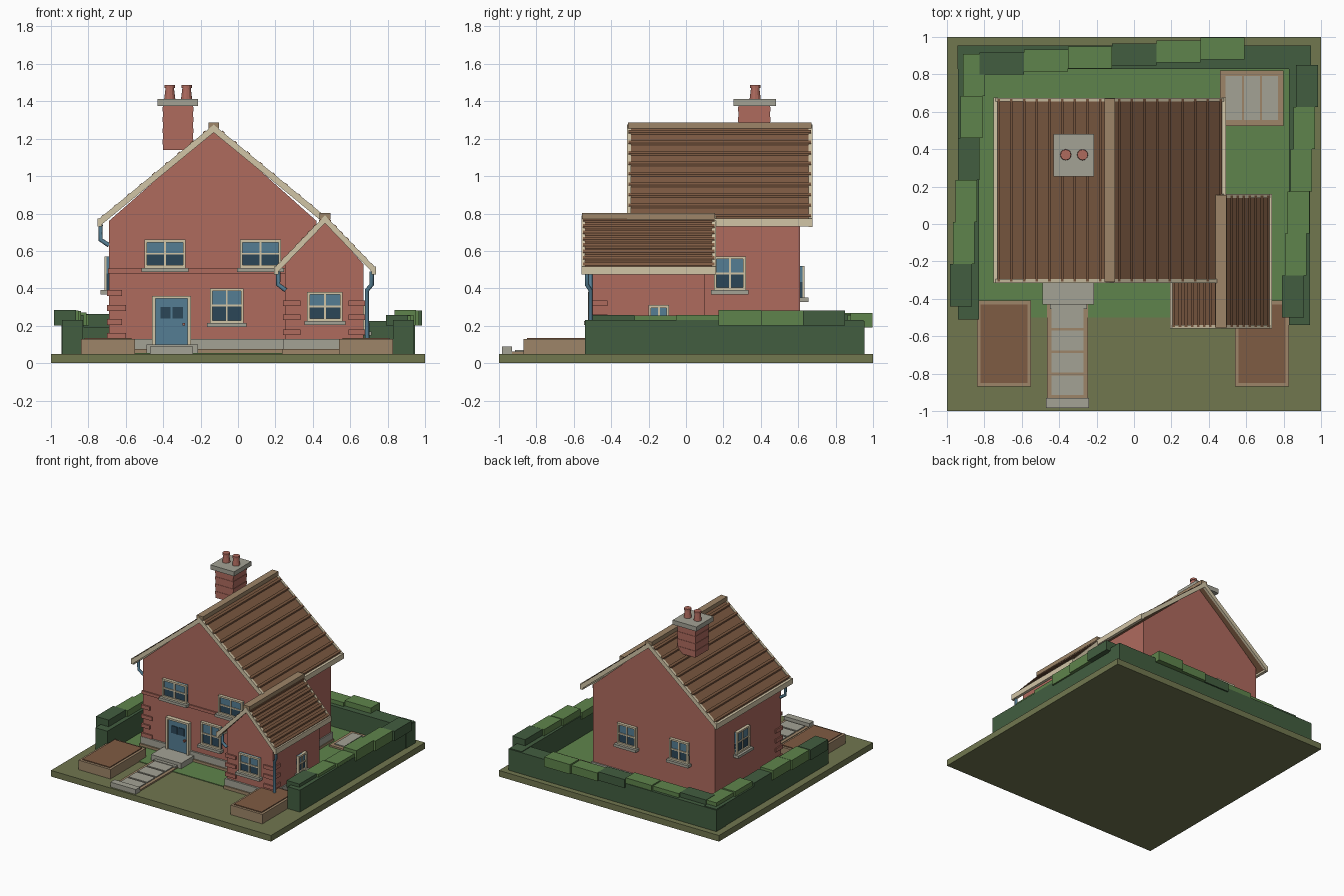
import bpy, bmesh, random
from math import radians
from mathutils import Matrix, Vector

random.seed(4)
if "Cube" in bpy.data.objects:
    bpy.data.objects.remove(bpy.data.objects["Cube"])

PALETTE = {"olive": (112, 118, 80), "leaf_green": (95, 131, 77), "hedge_green": (68, 94, 66),
           "brick": (173, 106, 94), "brown": (126, 92, 69), "tan": (156, 132, 104),
           "cream": (208, 195, 165), "stone": (162, 161, 148), "blue": (86, 125, 146),
           "dark_glass": (47, 72, 88)}
MATS = {}
for label, rgb in PALETTE.items():
    colour = [(c / 255) ** 2.2 for c in rgb] + [1]
    m = bpy.data.materials.new(label)
    m.use_nodes = True
    m.diffuse_color = colour
    m.node_tree.nodes["Principled BSDF"].inputs["Base Color"].default_value = colour
    MATS[label] = m


def finish(name, bm, colours):
    bmesh.ops.recalc_face_normals(bm, faces=bm.faces)
    mesh = bpy.data.meshes.new(name)
    bm.to_mesh(mesh)
    bm.free()
    for c in colours:
        mesh.materials.append(MATS[c])
    ob = bpy.data.objects.new(name, mesh)
    bpy.context.collection.objects.link(ob)
    return ob


def boxes(name, items, matrix=Matrix()):
    """One object from (colour, x0, x1, y0, y1, z0, z1) blocks."""
    bm = bmesh.new()
    colours = list(dict.fromkeys(i[0] for i in items))
    for colour, x0, x1, y0, y1, z0, z1 in items:
        place = Matrix.Translation(((x0 + x1) / 2, (y0 + y1) / 2, (z0 + z1) / 2))
        size = Matrix.Diagonal((x1 - x0, y1 - y0, z1 - z0, 1))
        geo = bmesh.ops.create_cube(bm, size=1, matrix=matrix @ place @ size)
        for f in {f for v in geo["verts"] for f in v.link_faces}:
            f.material_index = colours.index(colour)
    return finish(name, bm, colours)


def prism(name, colour, profile, y0, y1):
    """Extrude an x-z outline along y."""
    bm = bmesh.new()
    face = bm.faces.new([bm.verts.new((x, y0, z)) for x, z in profile])
    ext = bmesh.ops.extrude_face_region(bm, geom=[face])
    bmesh.ops.translate(bm, vec=(0, y1 - y0, 0),
                        verts=[v for v in ext["geom"] if isinstance(v, bmesh.types.BMVert)])
    return finish(name, bm, [colour])


def chevron(cx, half, apex, eave, thick):
    return [(cx - half, eave), (cx, apex), (cx + half, eave),
            (cx + half, eave - thick), (cx, apex - thick), (cx - half, eave - thick)]


def roof(name, cx, half, apex, eave, y0, y1, courses, cap):
    prism(name + "_roof", "brown", chevron(cx, half, apex, eave, .03), y0 + .015, y1 - .015)
    # cream boards on the gable ends and eaves
    for tag, a, b in (("front", y0, y0 + .02), ("back", y1 - .02, y1)):
        prism(f"{name}_{tag}_bargeboard", "cream", chevron(cx, half + .005, apex + .005, eave + .005, .042), a, b)
    boxes(name + "_eave_boards", [("cream", cx + s * half - .012, cx + s * half + .012, y0, y1, eave - .035, eave + .008)
                                  for s in (-1, 1)])
    # raised tile courses following each slope
    slope = (apex - eave) / half
    for s, side in ((-1, "right"), (1, "left")):
        for i in range(courses):
            d = half * (i + .75) / courses
            z = apex - d * slope
            w = .007
            prism(f"{name}_{side}_tile_course_{i + 1}", "brown",
                  [(cx + s * (d - w), z + w * slope - .005), (cx + s * (d - w), z + w * slope + .012),
                   (cx + s * (d + w), z - w * slope + .012), (cx + s * (d + w), z - w * slope - .005)],
                  y0 + .008, y1 - .008)
    boxes(name + "_ridge_cap", [("tan", cx - cap, cx + cap, y0 + .005, y1 - .005, apex - .015, apex + .018)])


def window(name, x, y, turn, w, z0, z1):
    h, zm, t = w / 2, (z0 + z1) / 2, .014
    boxes(name, [("dark_glass", -h, h, -.012, .01, z0, zm), ("blue", -h, h, -.012, .01, zm, z1),
                 ("cream", -h, -h + t, -.024, 0, z0, z1), ("cream", h - t, h, -.024, 0, z0, z1),
                 ("cream", -h, h, -.024, 0, z1 - t, z1), ("cream", -h, h, -.024, 0, z0, z0 + t),
                 ("cream", -.005, .005, -.02, 0, z0, z1), ("cream", -h, h, -.02, 0, zm - .005, zm + .005),
                 ("stone", -h - .015, h + .015, -.045, .01, z0 - .022, z0)],
          Matrix.Translation((x, y, 0)) @ Matrix.Rotation(radians(turn), 4, 'Z'))


def pipe(name, points):
    cu = bpy.data.curves.new(name, 'CURVE')
    cu.dimensions = '3D'
    cu.bevel_depth, cu.bevel_resolution, cu.use_fill_caps = .012, 1, True
    sp = cu.splines.new('POLY')
    sp.points.add(len(points) - 1)
    for p, co in zip(sp.points, points):
        p.co = (*co, 1)
    cu.materials.append(MATS["blue"])
    bpy.context.collection.objects.link(bpy.data.objects.new(name, cu))


# Ground
boxes("ground_base", [("olive", -1, 1, -1, 1, 0, .05)])
boxes("lawn", [("leaf_green", -.88, .88, -.5, .9, .045, .055)])

# Walls
prism("main_walls", "brick", [(-.69, .05), (.42, .05), (.42, .76), (-.13, 1.25), (-.69, .76)], -.25, .61)
prism("wing_walls", "brick", [(.25, .05), (.67, .05), (.67, .53), (.46, .765), (.25, .53)], -.5, .1)
boxes("main_plinth", [("stone", -.70, .43, -.265, .62, .05, .13), ("tan", -.705, .435, -.275, .625, .05, .075)])
boxes("wing_plinth", [("stone", .24, .68, -.515, .11, .05, .13), ("tan", .235, .685, -.525, .115, .05, .075)])
boxes("string_course", [("brick", -.695, .25, -.26, -.24, .48, .505)])
boxes("main_quoins", [("brick", -.70, -.60 - .02 * (i % 2), -.262, -.17, z, z + .03)
                      for i, z in enumerate((.13, .205, .28, .36))])
boxes("wing_quoins", [("brick", x0, x1, -.512, -.42, z, z + .03)
                      for z in (.15, .23, .305) for x0, x1 in ((.24, .335), (.59, .68))])

# Roofs
roof("main", -.13, .61, 1.27, .765, -.315, .675, 9, .028)
roof("wing", .465, .26, .785, .51, -.56, .16, 8, .03)

# Windows
for x, tag in ((-.39, "right"), (.12, "left")):
    window(f"upper_{tag}_window", x, -.25, 0, .22, .51, .66)
window("lower_front_window", -.06, -.25, 0, .18, .215, .40)
window("wing_front_window", .465, -.5, 0, .19, .225, .38)
window("wing_side_window", .67, -.145, 90, .11, .17, .31)
window("left_side_window", .42, .235, 90, .17, .39, .57)
window("right_side_window", -.69, .27, -90, .17, .39, .57)
for x, tag in ((.10, "left"), (-.375, "right")):
    window(f"back_{tag}_window", x, .61, 180, .17, .35, .52)

# Front door
boxes("front_door", [("cream", -.46, -.44, -.285, -.24, .1, .36), ("cream", -.27, -.25, -.285, -.24, .1, .36),
                     ("cream", -.46, -.25, -.285, -.24, .345, .36), ("blue", -.44, -.27, -.272, -.24, .1, .345),
                     ("dark_glass", -.415, -.36, -.277, -.25, .24, .3),
                     ("dark_glass", -.35, -.295, -.277, -.25, .24, .3),
                     ("brick", -.297, -.283, -.29, -.26, .2, .214)])
boxes("door_steps", [("stone", -.49, -.215, -.43, -.25, .05, .1), ("stone", -.45, -.25, -.455, -.3, .05, .075)])

# Chimney
boxes("chimney_stack", [("brick", -.40, -.24, .28, .45, 1.14, 1.38)] +
      [("brick", -.403, -.237, .277, .453, z, z + .025) for z in (1.17, 1.23, 1.29, 1.345)])
boxes("chimney_cap", [("stone", -.43, -.215, .255, .48, 1.375, 1.412)])
for x, tag in ((-.365, "right"), (-.275, "left")):
    bm = bmesh.new()
    for r0, r1, z0, z1 in ((.03, .022, 1.41, 1.475), (.028, .028, 1.47, 1.487)):
        bmesh.ops.create_cone(bm, cap_ends=True, segments=12, radius1=r0, radius2=r1, depth=z1 - z0,
                              matrix=Matrix.Translation((x, .37, (z0 + z1) / 2)))
    finish(f"{tag}_chimney_pot", bm, ["brick"])

# Downpipes
pipe("main_downpipe", [(-.735, -.24, .74), (-.735, -.24, .66), (-.69, -.24, .63)])
pipe("wing_right_downpipe", [(.215, -.51, .49), (.215, -.51, .42), (.255, -.51, .39)])
pipe("wing_left_downpipe", [(.715, -.53, .49), (.715, -.53, .42), (.69, -.51, .39), (.69, -.51, .08)])

# Path, patio and raised beds
boxes("garden_path", [("tan", -.465, -.245, -.94, -.43, .05, .062), ("stone", -.47, -.24, -.985, -.93, .05, .09)] +
      [("stone", -.44, -.27, y, y + .105, .055, .07) for y in (-.915, -.795, -.675, -.555)])
boxes("patio", [("tan", .46, .80, .525, .82, .05, .068)] +
      [("stone", x, x + .087, .555, .79, .055, .076) for x in (.49, .587, .684)])
for x, tag in ((-.84, "right"), (.54, "left")):
    boxes(f"{tag}_raised_bed", [("tan", x, x + .29, -.87, -.41, .05, .128),
                                ("brown", x + .02, x + .27, -.85, -.43, .1, .135)])

# Hedges with clipped blocks along the top
boxes("hedges", [("hedge_green", -.94, -.83, -.51, .95, .05, .23), ("hedge_green", .83, .94, -.54, .95, .05, .23),
                 ("hedge_green", -.945, .945, .83, .955, .05, .225)])
tops = []
for i in range(6):
    x, y = -.825 + i * .236, .80 + i * .016
    tops.append(("leaf_green" if i % 3 else "hedge_green", x, x + .236, y, y + .118,
                 .19, .265 + random.uniform(-.01, .025)))
for side in (-1, 1):
    for i in range(6):
        y = -.44 + i * .225 if side < 0 else -.5 + i * .225
        x = .925 - i * .014 if side < 0 else .85 + i * .015
        dark = i in ((0, 3) if side < 0 else (0, 5))
        tops.append(("hedge_green" if dark else "leaf_green", side * x - .058, side * x + .058, y, y + .225,
                     .2, .262 + random.uniform(-.012, .026)))
boxes("hedge_tops", tops)
